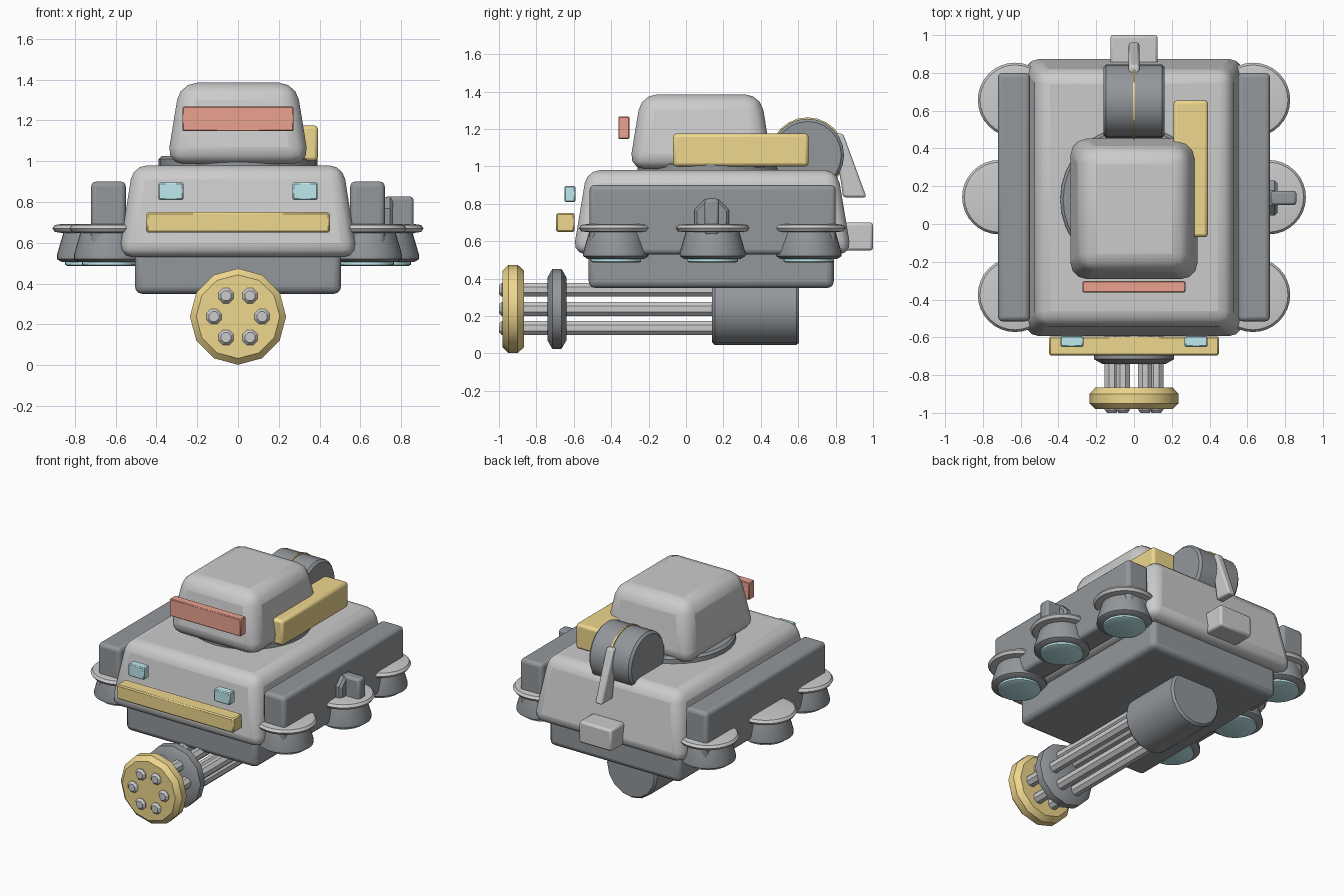
import bpy, bmesh
from math import sin, cos, pi, radians
from mathutils import Matrix

if "Cube" in bpy.data.objects:
    bpy.data.objects.remove(bpy.data.objects["Cube"])


def material(name, rgb):
    m = bpy.data.materials.new(name)
    m.diffuse_color = (*rgb, 1)
    m.use_nodes = True
    m.node_tree.nodes["Principled BSDF"].inputs["Base Color"].default_value = m.diffuse_color
    return m


DARK = material("dark_metal", (0.29, 0.31, 0.33))
GOLD = material("gold", (0.86, 0.68, 0.27))
RED = material("red", (0.84, 0.36, 0.28))
CYAN = material("cyan", (0.52, 0.82, 0.86))


def finish(bm, name, mat=None, bevel=0, segments=3):
    bmesh.ops.recalc_face_normals(bm, faces=bm.faces)
    mesh = bpy.data.meshes.new(name)
    bm.to_mesh(mesh)
    bm.free()
    ob = bpy.data.objects.new(name, mesh)
    bpy.context.collection.objects.link(ob)
    if mat:
        mesh.materials.append(mat)
    if bevel:
        mod = ob.modifiers.new("bevel", "BEVEL")
        mod.width, mod.segments = bevel, segments
        mod.limit_method = "ANGLE"
    bpy.ops.object.select_all(action="DESELECT")
    ob.select_set(True)
    bpy.context.view_layer.objects.active = ob
    bpy.ops.object.shade_smooth_by_angle(angle=radians(32))
    return ob


def box(name, x, y, z, mat=None, bevel=0, inset=(0, 0), segments=3):
    """Box from ranges; inset narrows the top on each side."""
    bm = bmesh.new()
    bmesh.ops.create_cube(bm, size=2)
    for v in bm.verts:
        top = v.co.z > 0
        v.co.x *= (x[1] - x[0]) / 2 - (inset[0] if top else 0)
        v.co.y *= (y[1] - y[0]) / 2 - (inset[1] if top else 0)
        v.co.x += sum(x) / 2
        v.co.y += sum(y) / 2
        v.co.z = z[1] if top else z[0]
    return finish(bm, name, mat, bevel, segments)


def lathe(name, profile, centre, axis="Z", sides=32, mat=None, phase=0):
    """Closed turned solid; profile is (radius, position along the axis)."""
    bm = bmesh.new()
    rings = []
    for r, h in profile:
        ring = []
        for i in range(sides):
            a = 2 * pi * i / sides + phase
            u, v = r * cos(a), r * sin(a)
            co = {"X": (h, u, v), "Y": (u, h, v), "Z": (u, v, h)}[axis]
            ring.append(bm.verts.new(co))
        rings.append(ring)
    for a, b in zip(rings, rings[1:]):
        for i in range(sides):
            j = (i + 1) % sides
            bm.faces.new((a[i], a[j], b[j], b[i]))
    bm.faces.new(rings[0])
    bm.faces.new(rings[-1])
    bmesh.ops.transform(bm, matrix=Matrix.Translation(centre), verts=bm.verts)
    return finish(bm, name, mat)


# Hull
box("upper_hull", (-0.585, 0.585), (-0.605, 0.885), (0.53, 0.98), None, 0.07, (0.07, 0.075))
box("lower_hull", (-0.505, 0.505), (-0.52, 0.79), (0.35, 0.58), DARK, 0.035)
box("front_bumper", (-0.45, 0.45), (-0.695, -0.595), (0.65, 0.75), GOLD, 0.008, segments=1)
box("rear_box", (-0.125, 0.125), (0.83, 1.0), (0.55, 0.70), None, 0.015, segments=2)

# Parts repeated on both sides
for s, side in ((-1, "left"), (1, "right")):
    xs = lambda a, b: tuple(sorted((s * a, s * b)))
    box(side + "_headlight", xs(0.268, 0.39), (-0.65, -0.592), (0.81, 0.895), CYAN, 0.006, segments=1)
    box(side + "_side_pod", xs(0.55, 0.72), (-0.515, 0.80), (0.53, 0.90), DARK, 0.025)
    for n, (x, y) in enumerate(((0.63, -0.375), (0.713, 0.142), (0.63, 0.657))):
        c = (s * x, y, 0)
        tag = f"{side}_hover_{n + 1}"
        lathe(tag + "_body", [(0.15, 0.505), (0.175, 0.52), (0.175, 0.54), (0.14, 0.66)], c, mat=DARK)
        lathe(tag + "_rim", [(0.15, 0.648), (0.185, 0.653), (0.197, 0.67), (0.185, 0.687), (0.15, 0.692)], c)
        lathe(tag + "_glow", [(0.125, 0.487), (0.135, 0.492), (0.135, 0.515)], c, mat=CYAN)

# Side latch, right only
lathe("latch_base", [(0.1, 0.70), (0.1, 0.745), (0.085, 0.76)], (0, 0.138, 0.73), "X", 8, DARK, pi / 8)
box("latch_handle", (0.72, 0.86), (0.10, 0.176), (0.63, 0.827), DARK, 0.015, segments=2)

# Turret
lathe("turret_ring", [(0.39, 0.95), (0.39, 1.01), (0.375, 1.025)], (0, 0.13, 0), mat=DARK)
box("turret", (-0.35, 0.35), (-0.305, 0.465), (0.985, 1.385), None, 0.085, (0.065, 0.065))
box("visor", (-0.273, 0.273), (-0.362, -0.303), (1.147, 1.267), RED, 0.005, segments=1)
box("turret_side_case", (0.21, 0.392), (-0.07, 0.655), (1.0, 1.175), GOLD, 0.018, segments=2)

# Rear drum and its support
c = (0, 0.65, 1.06)
lathe("rear_drum", [(0.18, -0.162), (0.195, -0.147), (0.195, 0.147), (0.18, 0.162)], c, "X", 24, DARK)
lathe("drum_band", [(0.202, -0.006), (0.202, 0.006)], c, "X", 24, GOLD)
bm = bmesh.new()
outline = [(0.79, 1.175), (0.84, 1.175), (0.965, 0.835), (0.84, 0.835)]
face = bm.faces.new([bm.verts.new((-0.028, y, z)) for y, z in outline])
out = bmesh.ops.extrude_face_region(bm, geom=[face])
bmesh.ops.translate(bm, vec=(0.056, 0, 0), verts=[g for g in out["geom"] if isinstance(g, bmesh.types.BMVert)])
finish(bm, "drum_arm", None, 0.012, 2)

# Rotary gun under the hull
GUN_Z = 0.238
c = (0, 0, GUN_Z)
lathe("gun_housing", [(0.18, 0.14), (0.193, 0.155), (0.193, 0.59), (0.18, 0.605)], c, "Y", 16, DARK)
lathe("gun_clamp", [(0.17, -0.74), (0.213, -0.715), (0.213, -0.665), (0.17, -0.64)], c, "Y", 12, DARK)
lathe("muzzle_plate", [(0.205, -0.98), (0.236, -0.95), (0.236, -0.90), (0.205, -0.866)], c, "Y", 12, GOLD)
for i in range(6):
    a = i * pi / 3
    lathe(f"barrel_{i + 1}", [(0.026, -1.0), (0.04, -0.985), (0.04, 0.2)],
          (0.118 * cos(a), 0, GUN_Z + 0.118 * sin(a)), "Y", 8, None, pi / 8)
